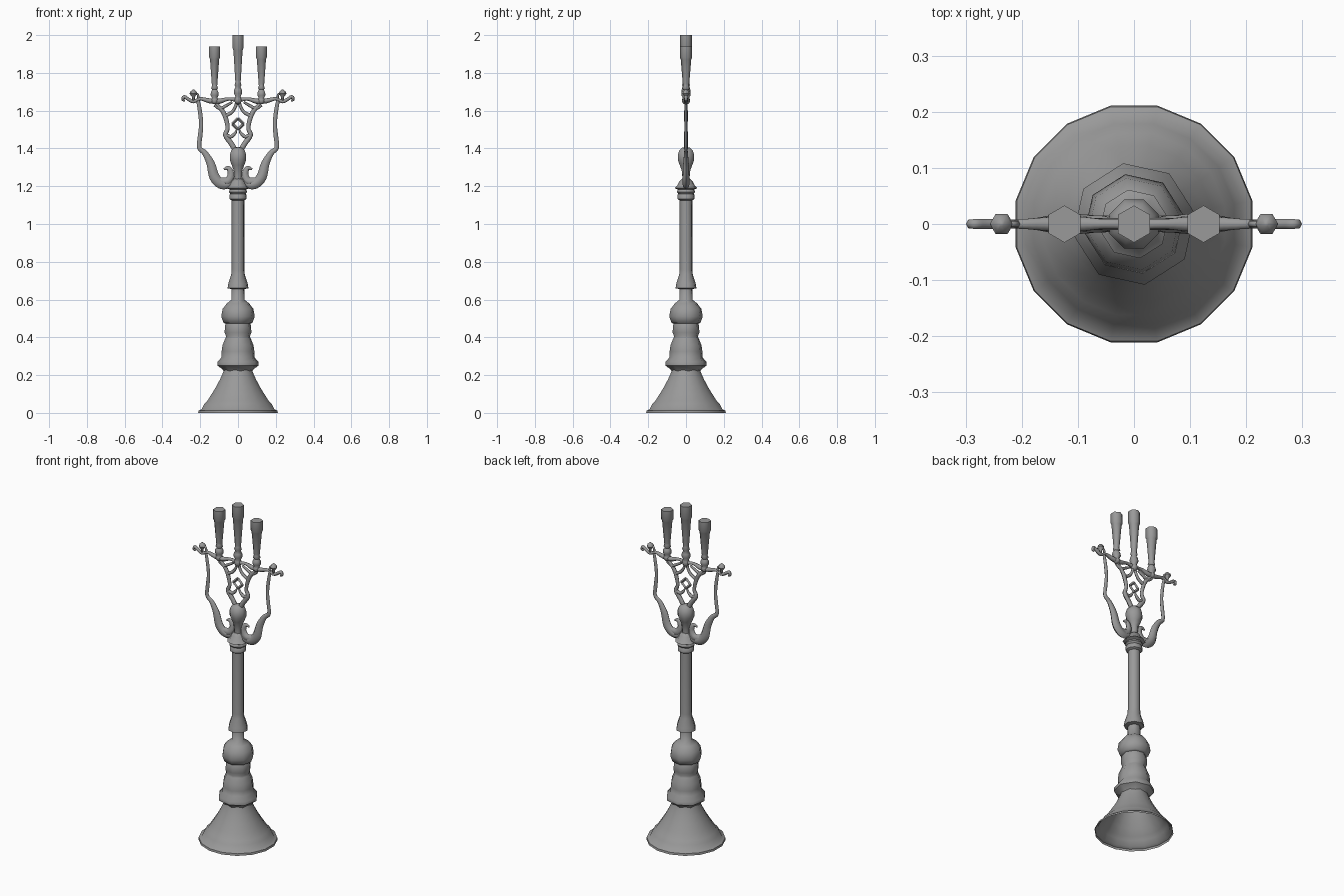
import bpy, bmesh, math
from mathutils import Vector

# Dark grey metal
METAL = bpy.data.materials.new("dark_metal")
METAL.diffuse_color = (.32, .32, .32, 1)


def finish(name, bm, mirror=False, angle=45):
    bmesh.ops.recalc_face_normals(bm, faces=bm.faces)
    me = bpy.data.meshes.new(name)
    bm.to_mesh(me)
    bm.free()
    me.materials.append(METAL)
    ob = bpy.data.objects.new(name, me)
    bpy.context.collection.objects.link(ob)
    if mirror:
        ob.modifiers.new("Mirror", 'MIRROR')
    bpy.ops.object.select_all(action='DESELECT')
    ob.select_set(True)
    bpy.context.view_layer.objects.active = ob
    bpy.ops.object.shade_smooth_by_angle(angle=math.radians(angle))
    return ob


def skin(bm, rings, caps):
    for a, b in zip(rings, rings[1:]):
        n = len(a)
        for i in range(n):
            bm.faces.new((a[i], a[(i + 1) % n], b[(i + 1) % n], b[i]))
    if caps[0]:
        bm.faces.new(rings[0][::-1])
    if caps[1]:
        bm.faces.new(rings[-1])


def lathe(name, profile, sides, turn=0, x=0, caps=(True, True), mirror=False, angle=50):
    """Turned part from (radius, height) pairs."""
    bm = bmesh.new()
    rings = []
    for r, z in profile:
        ring = []
        for i in range(sides):
            a = math.radians(turn) + math.tau * i / sides
            ring.append(bm.verts.new((x + r * math.cos(a), r * math.sin(a), z)))
        rings.append(ring)
    skin(bm, rings, caps)
    return finish(name, bm, mirror, angle)


def scroll(name, pts, depth=1.0, steps=4, sides=6, mirror=True):
    """Tapered bar along a smooth path of (x, z, radius) points in the xz plane."""
    p = [Vector(q) for q in pts]
    p = [2 * p[0] - p[1]] + p + [2 * p[-1] - p[-2]]
    path = []
    for a, b, c, d in zip(p, p[1:], p[2:], p[3:]):
        for s in range(steps):
            t = s / steps
            path.append(0.5 * (2 * b + (c - a) * t + (2 * a - 5 * b + 4 * c - d) * t * t
                               + (3 * b - a - 3 * c + d) * t ** 3))
    path.append(p[-2])
    bm = bmesh.new()
    rings = []
    for i, q in enumerate(path):
        tan = path[min(i + 1, len(path) - 1)] - path[max(i - 1, 0)]
        nor = Vector((-tan.y, 0, tan.x)).normalized()
        ring = []
        for k in range(sides):
            a = math.tau * k / sides
            v = Vector((q.x, 0, q.y)) + nor * (q.z * math.cos(a))
            v.y = q.z * depth * math.sin(a)
            ring.append(bm.verts.new(v))
        rings.append(ring)
    skin(bm, rings, (True, True))
    return finish(name, bm, mirror, 65)


# Hollow bell foot
lathe("bell_foot", [(.215, 0), (.213, .012), (.196, .02), (.182, .048), (.165, .065), (.142, .1),
                    (.117, .14), (.096, .18), (.08, .215), (.074, .235)], 16, 11.25, caps=(False, False))

# Turned baluster: ring, vase and ball
lathe("baluster", [(.074, .215), (.085, .232), (.11, .25), (.11, .27), (.088, .295), (.088, .325),
                   (.083, .36), (.068, .395), (.064, .405), (.072, .425), (.07, .46), (.066, .472),
                   (.078, .477), (.09, .51), (.083, .55), (.06, .58), (.036, .598), (.034, .67)], 8, 10)

# Shaft with flared skirt and capital
lathe("shaft", [(.034, .655), (.056, .66), (.052, .685), (.036, .735), (.034, .76), (.034, 1.13)], 8, 10)
lathe("capital", [(.034, 1.125), (.046, 1.133), (.046, 1.155), (.042, 1.16), (.05, 1.17),
                  (.044, 1.182), (.062, 1.19), (.048, 1.202), (.036, 1.225), (.02, 1.24)], 8, 10)

# Bulb that carries the scrollwork
lathe("bulb", [(.02, 1.19), (.021, 1.25), (.025, 1.285), (.036, 1.312), (.047, 1.34), (.047, 1.365),
               (.039, 1.39), (.022, 1.404), (.008, 1.407)], 8, 22.5)

# Outer arms: thick crescent below, thin stem above
scroll("outer_arm", [(.022, 1.235, .012), (.05, 1.21, .02), (.09, 1.212, .026), (.125, 1.25, .027),
                     (.145, 1.32, .022), (.175, 1.375, .015), (.205, 1.405, .012), (.2, 1.47, .012),
                     (.195, 1.53, .011), (.202, 1.6, .011), (.214, 1.665, .009)], .75)
scroll("inner_horn", [(.105, 1.225, .022), (.055, 1.225, .023), (.037, 1.26, .018), (.05, 1.295, .013),
                      (.075, 1.29, .005)], .75)

# Candle rail with curled tips
scroll("rail", [(0, 1.655, .012), (.05, 1.662, .009), (.1, 1.65, .014), (.15, 1.652, .013),
                (.2, 1.663, .009), (.235, 1.648, .009), (.262, 1.66, .009), (.285, 1.674, .009),
                (.292, 1.658, .007), (.281, 1.652, .005)], 1.1)
lathe("rail_bud", [(.006, 1.65), (.009, 1.675), (.021, 1.69), (.017, 1.7), (.004, 1.712)],
      6, 0, .236, mirror=True)
scroll("bud_leaf", [(.208, 1.66, .007), (.215, 1.688, .006), (.24, 1.688, .006)])

# Central lyre scrolls
scroll("lyre_lower", [(.012, 1.385, .014), (.035, 1.425, .014), (.066, 1.47, .013),
                      (.055, 1.505, .011), (.062, 1.55, .012), (.08, 1.595, .012), (.115, 1.635, .009)], .9)
scroll("lyre_inner", [(.07, 1.475, .01), (.04, 1.462, .01), (.018, 1.478, .008), (.008, 1.495, .005)])
scroll("lyre_upper", [(.072, 1.57, .01), (.035, 1.59, .009), (.014, 1.62, .008), (.004, 1.655, .01)])
scroll("lyre_curl", [(.125, 1.63, .008), (.095, 1.612, .009), (.06, 1.628, .008), (.03, 1.645, .006)])

# Small diamond in the middle of the lyre
for name, a, b in (("diamond_top", (0, 1.56), (.03, 1.53)), ("diamond_bottom", (.03, 1.53), (0, 1.5))):
    scroll(name, [(*a, .008), (*b, .008)], steps=1, sides=4)

# Candle holders and candles, hexagonal
CANDLE = [(.012, -.36), (.022, -.345), (.019, -.33), (.016, -.322), (.024, -.305), (.023, -.285),
          (.015, -.27), (.021, -.262), (.016, -.245), (.017, -.235), (.028, -.08), (.033, -.068), (.033, 0)]
for name, x, top, mirror in (("centre_candle", 0, 2.0, False), ("side_candle", .124, 1.94, True)):
    s = (top - 1.635) / .36
    lathe(name, [(r, top + z * s) for r, z in CANDLE], 6, 30, x, mirror=mirror, angle=65)
